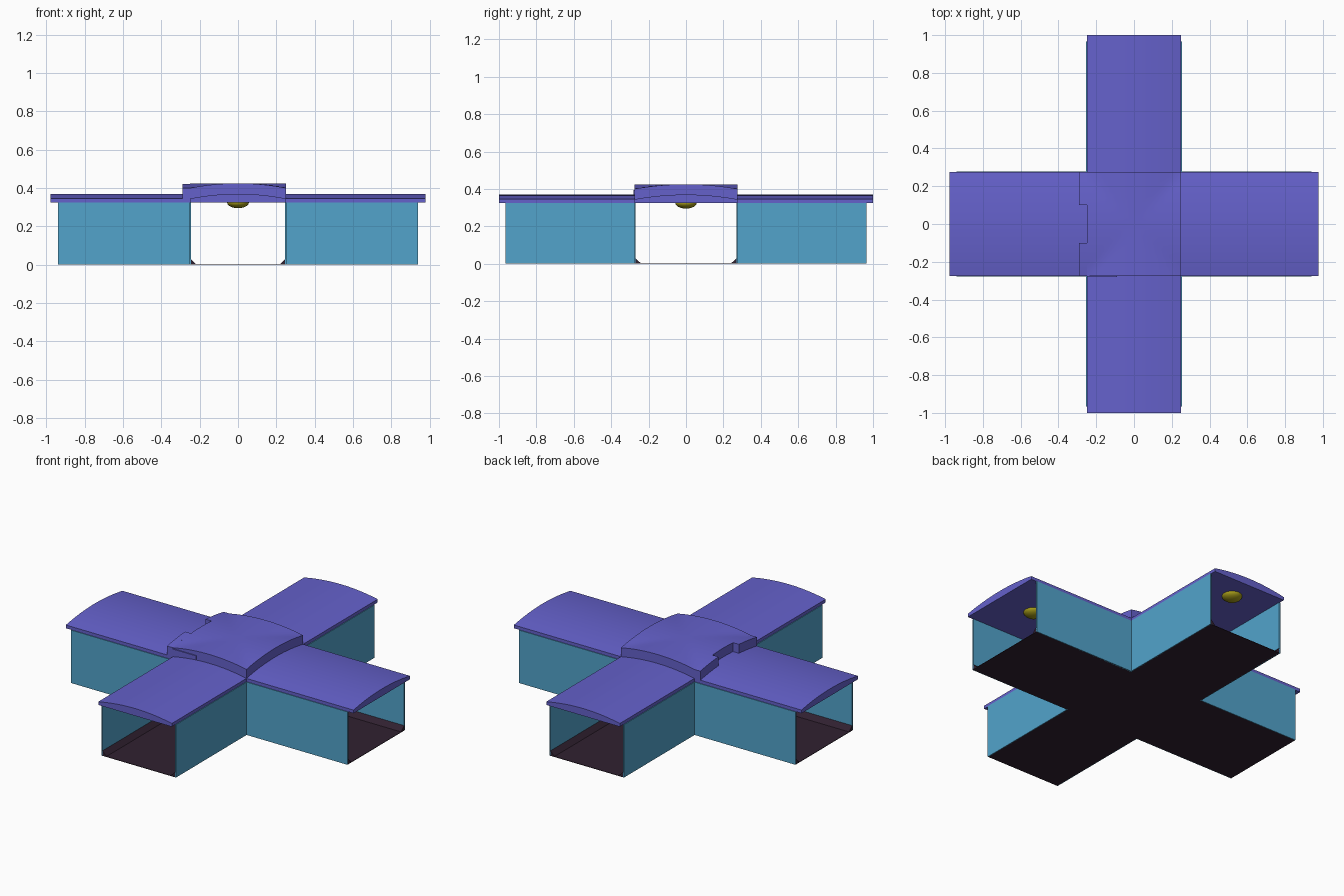
import bpy, bmesh
from mathutils import Matrix, Vector

if "Cube" in bpy.data.objects:
    bpy.data.objects.remove(bpy.data.objects["Cube"])


def material(name, rgb):
    m = bpy.data.materials.new(name)
    m.diffuse_color = (*rgb, 1)
    m.use_nodes = True
    m.node_tree.nodes["Principled BSDF"].inputs["Base Color"].default_value = m.diffuse_color
    return m


PURPLE = material("roof_purple", (0.13, 0.12, 0.60))
BLUE = material("wall_blue", (0.085, 0.37, 0.60))
DARK = material("floor_dark", (0.03, 0.015, 0.03))
OLIVE = material("lamp_olive", (0.38, 0.33, 0.01))


def finish(name, bm, mat, smooth=True, normals=True):
    if normals:
        bmesh.ops.recalc_face_normals(bm, faces=bm.faces)
    me = bpy.data.meshes.new(name)
    bm.to_mesh(me)
    bm.free()
    me.materials.append(mat)
    ob = bpy.data.objects.new(name, me)
    bpy.context.collection.objects.link(ob)
    if smooth:
        bpy.context.view_layer.objects.active = ob
        ob.select_set(True)
        bpy.ops.object.shade_smooth_by_angle(angle=0.5)
        ob.select_set(False)
    return ob


def sweep(name, profile, axis, a, b, mat):
    """Extrude an (across, z) profile along 'x' or 'y' from a to b."""
    bm = bmesh.new()
    at = (lambda p: (a, p[0], p[1])) if axis == 'x' else (lambda p: (p[0], a, p[1]))
    face = bm.faces.new([bm.verts.new(at(p)) for p in profile])
    ext = bmesh.ops.extrude_face_region(bm, geom=[face])
    move = Vector((b - a, 0, 0)) if axis == 'x' else Vector((0, b - a, 0))
    bmesh.ops.translate(bm, vec=move,
                        verts=[v for v in ext["geom"] if isinstance(v, bmesh.types.BMVert)])
    return finish(name, bm, mat)


def rect(u0, u1, z0, z1):
    return [(u0, z0), (u1, z0), (u1, z1), (u0, z1)]


def arch(u0, u1, half, base, crown, rise, n=12):
    """Flat-bottomed strip with a shallow curved top."""
    us = [u1 + (u0 - u1) * i / n for i in range(n + 1)]
    return [(u0, base), (u1, base)] + [(u, crown - rise * (u / half) ** 2) for u in us]


WX, WY = 0.25, 0.275     # half widths of the two corridors
EX, EY = 0.94, 0.965     # corridor ends
CEIL, CROWN, RISE = 0.325, 0.37, 0.025

# plus-shaped floor sheet
bm = bmesh.new()
outline = [(WX, -EY), (WX, -WY), (EX, -WY), (EX, WY), (WX, WY), (WX, EY),
           (-WX, EY), (-WX, WY), (-EX, WY), (-EX, -WY), (-WX, -WY), (-WX, -EY)]
bm.faces.new([bm.verts.new((x, y, 0.003)) for x, y in outline])
low = bmesh.ops.extrude_face_region(bm, geom=bm.faces[:])
bmesh.ops.translate(bm, vec=(0, 0, -0.003),
                    verts=[v for v in low["geom"] if isinstance(v, bmesh.types.BMVert)])
finish("floor", bm, DARK, smooth=False)

# corner walls with sloped skirting on the corridor side
t = 0.004
for sx in (-1, 1):
    for sy in (-1, 1):
        sweep("wall_along_x", rect(sy * WY - t, sy * WY + t, 0, CEIL), 'x',
              sx * (WX - t), sx * EX, BLUE)
        sweep("wall_along_y", rect(sx * WX - t, sx * WX + t, 0, CEIL), 'y',
              sy * (WY + t), sy * EY, BLUE)
        sweep("skirting_along_x",
              [(sy * WY, 0.001), (sy * (WY - 0.035), 0.001), (sy * WY, 0.035)],
              'x', sx * WX, sx * EX, DARK)
        sweep("skirting_along_y",
              [(sx * WX, 0.001), (sx * (WX - 0.033), 0.001), (sx * WX, 0.035)],
              'y', sy * WY, sy * EY, DARK)

# arched roof over each arm
for s in (-1, 1):
    sweep("roof_arm_x", arch(-WY, WY, WY, CEIL, CROWN, RISE), 'x', s * WX, s * 0.978, PURPLE)
    sweep("roof_arm_y", arch(-WX, WX, WX, CEIL, CROWN, RISE), 'y', s * WY, s * 1.0, PURPLE)

# raised centre roof: two arches crossing
bm = bmesh.new()
bmesh.ops.create_grid(bm, x_segments=16, y_segments=16, size=1)
for v in bm.verts:
    u, w = v.co.x, v.co.y
    v.co = (u * WX, w * WY, 0.425 - RISE * min(u * u, w * w))
low = bmesh.ops.extrude_face_region(bm, geom=bm.faces[:])
for v in low["geom"]:
    if isinstance(v, bmesh.types.BMVert):
        v.co.z = CEIL
finish("centre_roof", bm, PURPLE)

# locking tabs on the left edge and a thin plate on the front edge
for y0, y1 in ((-WY, -0.1), (0.1, WY)):
    sweep("roof_tab", arch(y0, y1, WY, 0.345, 0.425, RISE, 6), 'x', -0.29, -WX, PURPLE)
sweep("front_plate", rect(-0.25, -0.09, 0.37, 0.395), 'y', -0.281, -WY, PURPLE)

# half-round ceiling lamps
for x, y in ((0.73, 0), (-0.73, 0), (0, 0.85), (0, -0.85)):
    bm = bmesh.new()
    bmesh.ops.create_uvsphere(bm, u_segments=20, v_segments=12, radius=1)
    bmesh.ops.bisect_plane(bm, geom=bm.verts[:] + bm.edges[:] + bm.faces[:],
                           plane_co=(0, 0, 0.01), plane_no=(0, 0, 1), clear_outer=True)
    bmesh.ops.transform(bm, verts=bm.verts, matrix=Matrix.Translation((x, y, CEIL))
                        @ Matrix.Diagonal((0.057, 0.057, 0.03, 1)))
    finish("ceiling_lamp", bm, OLIVE)
